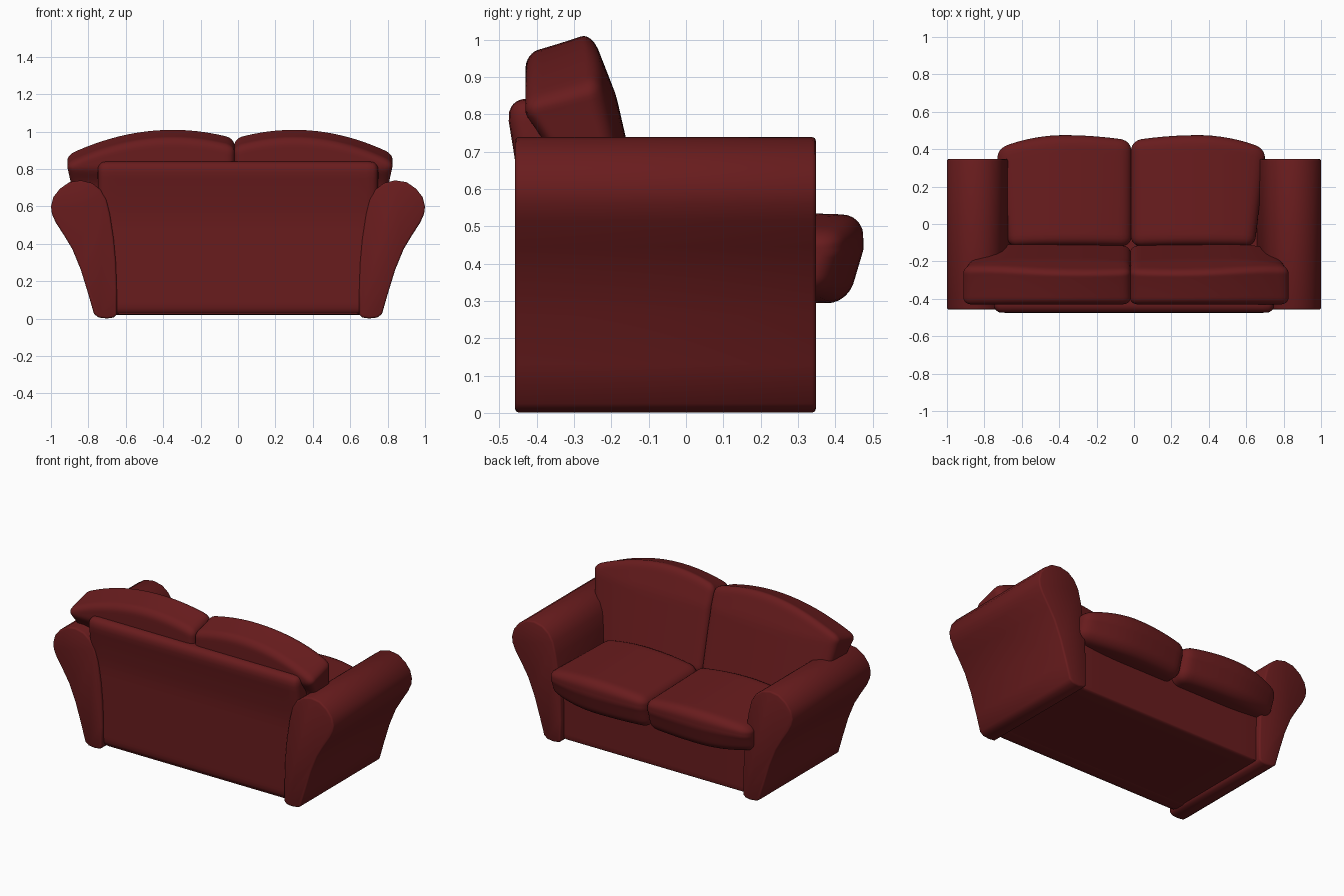
import bpy, bmesh, math
from mathutils import Vector

if "Cube" in bpy.data.objects:
    bpy.data.objects.remove(bpy.data.objects["Cube"])

red = bpy.data.materials.new("dark red upholstery")
red.diffuse_color = (0.140, 0.0115, 0.0125, 1)
red.use_nodes = True
red.node_tree.nodes["Principled BSDF"].inputs["Base Color"].default_value = red.diffuse_color


def finish(name, bm, angle=40):
    bmesh.ops.recalc_face_normals(bm, faces=bm.faces)
    me = bpy.data.meshes.new(name)
    bm.to_mesh(me)
    bm.free()
    me.materials.append(red)
    ob = bpy.data.objects.new(name, me)
    bpy.context.collection.objects.link(ob)
    bpy.ops.object.select_all(action='DESELECT')
    ob.select_set(True)
    bpy.context.view_layer.objects.active = ob
    bpy.ops.object.shade_smooth_by_angle(angle=math.radians(angle))
    return ob


def soft_box(name, half, r, deform, n=22):
    """Rounded box; deform maps (point, unit coordinates) to the final place."""
    bm = bmesh.new()
    bmesh.ops.create_cube(bm, size=2)
    bmesh.ops.subdivide_edges(bm, edges=bm.edges[:], cuts=n, use_grid_fill=True)
    half = Vector(half)
    for v in bm.verts:
        p = Vector([math.sin(c * math.pi / 2) * h for c, h in zip(v.co, half)])
        core = Vector([max(-(h - r), min(h - r, c)) for c, h in zip(p, half)])
        d = p - core
        p = core + d.normalized() * r if d.length > 1e-6 else p
        v.co = deform(p, Vector([c / h for c, h in zip(p, half)]))
    return finish(name, bm, 60)


# Arms: scrolled profile swept front to back with a small edge bevel
outer = [(0.70, 0.001), (0.745, 0.006), (0.77, 0.025), (0.80, 0.13), (0.84, 0.26),
         (0.885, 0.37), (0.93, 0.445), (0.975, 0.515), (0.995, 0.56), (1.0, 0.60),
         (0.987, 0.65), (0.952, 0.695), (0.90, 0.730), (0.84, 0.739), (0.78, 0.725),
         (0.735, 0.69), (0.705, 0.64), (0.685, 0.56), (0.665, 0.43), (0.653, 0.30),
         (0.648, 0.15), (0.648, 0.022), (0.665, 0.006)]


def arm(name, side):
    bm = bmesh.new()
    face = bm.faces.new([bm.verts.new((side * x, -0.458, z)) for x, z in outer])
    ext = bmesh.ops.extrude_face_region(bm, geom=[face])
    new = [g for g in ext['geom'] if isinstance(g, bmesh.types.BMVert)]
    bmesh.ops.translate(bm, verts=new, vec=(0, 0.806, 0))
    rims = [e for e in bm.edges if abs(e.verts[0].co.y - e.verts[1].co.y) < 1e-5]
    bmesh.ops.bevel(bm, geom=rims, offset=0.01, segments=2, affect='EDGES', profile=0.5)
    finish(name, bm, 50)


arm("right_arm", 1)
arm("left_arm", -1)

# Base under the seat
soft_box("base", (0.66, 0.37, 0.16), 0.01,
         lambda p, u: p + Vector((0, -0.055, 0.18)), 8)


# Back panel, leaning rearward near the top
def lean(p, u):
    z = p.z + 0.43
    t = max(0, min(1, (z - 0.52) / 0.26))
    return Vector((p.x, p.y - 0.37 - 0.035 * t ** 1.3, z))


soft_box("back_panel", (0.75, 0.07, 0.411), 0.045, lean)


# Seat cushions: bowed front, crowned top, flat underside
def seat(name, x0, x1, side):
    cx, h = (x0 + x1) / 2, (x1 - x0) / 2

    def shape(p, u):
        o = u.x * side
        front = (u.y + 1) / 2
        z = 0.412 + p.z
        if u.z > 0:
            drop = (0.055 if o > 0 else 0.035) * o * o
            z += u.z * (0.02 * (1 - front) * (1 - 2 * o * o) - drop * front)
        elif o > 0:
            z -= u.z * 0.03 * o * o * front
        y = 0.178 + p.y - front * ((0.075 if o > 0 else 0.03) * o * o)
        y -= front * 0.035 * max(0, 0.2 - u.z)
        x = p.x - side * 0.06 * (1 - front) * max(0, o)
        return Vector((cx + x, y, z))

    soft_box(name, (h, 0.297, 0.118), 0.055, shape)


seat("left_seat_cushion", -0.735, -0.014, -1)
seat("right_seat_cushion", -0.016, 0.705, 1)


# Back cushions: arched top, leaning, with a rear overhang at the top
def back(name, x0, x1, peak, k, side):
    cx, h = (x0 + x1) / 2, (x1 - x0) / 2

    def shape(p, u):
        t = (u.z + 1) / 2
        o = max(0, u.x * side)
        x = cx + p.x - side * 0.08 * o * (1 - t)
        top = 1.018 - k * (x - peak) ** 2
        d = (u.y + 1) / 2
        z = 0.45 + (top - 0.45) * t - 0.055 * (1 - d) * t
        yf = -0.095 - 0.23 * (z - 0.45) - 0.16 * max(0, z - 0.85) - 0.04 * o ** 3
        yf -= 0.015 * min(0, u.x * side) ** 2
        s = max(0, min(1, (z - 0.70) / 0.13))
        yb = -0.32 - 0.20 * max(0, z - 0.45) - 0.045 * s * s * (3 - 2 * s)
        yb = max(yb, -0.43)
        return Vector((x, yb + (yf - yb) * d, z))

    soft_box(name, (h, 0.12, 0.28), 0.042, shape, 28)


back("left_back_cushion", -0.918, -0.018, -0.35, 0.43, -1)
back("right_back_cushion", -0.022, 0.832, 0.30, 0.47, 1)
